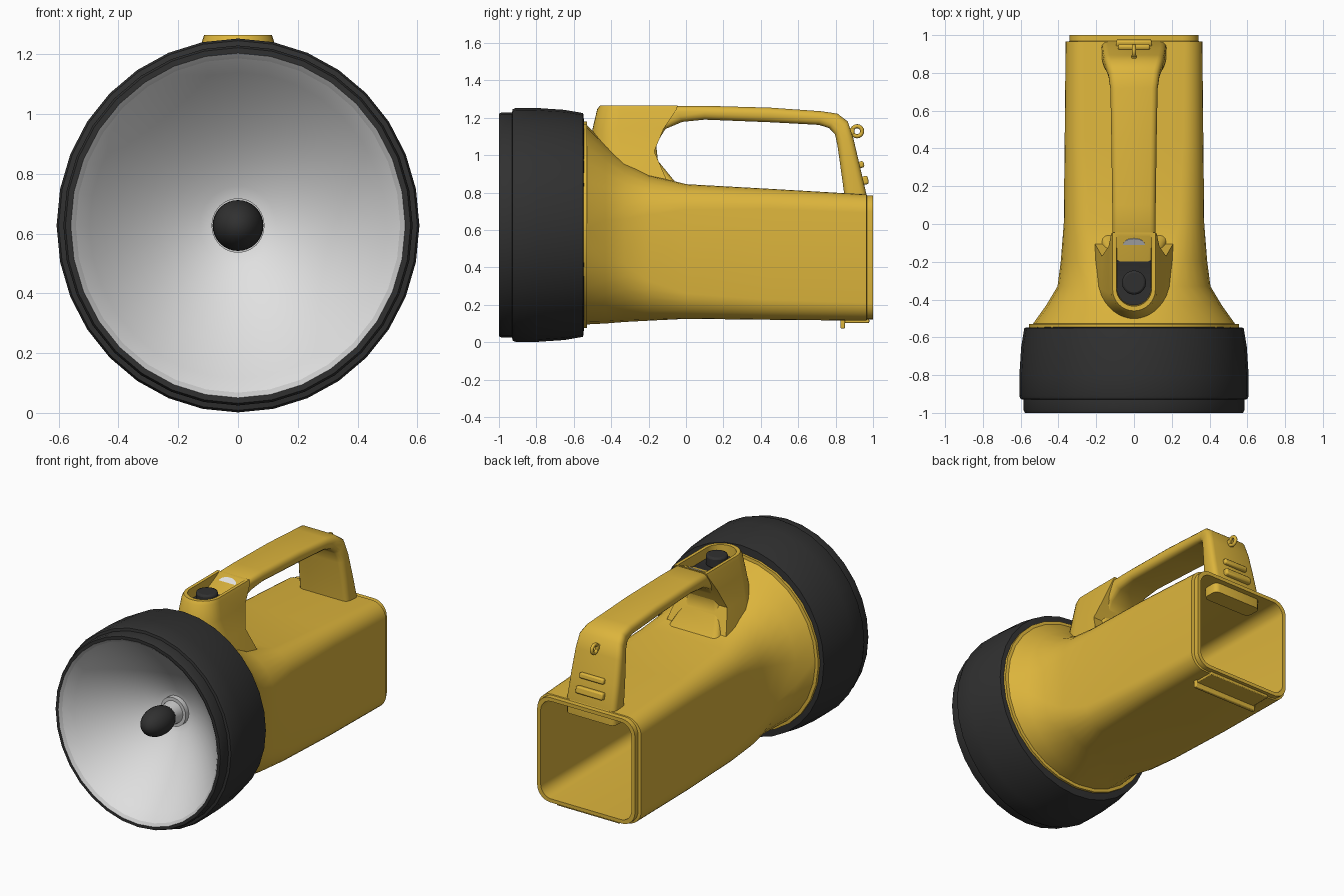
import bpy, bmesh
from math import sin, cos, pi, radians
from mathutils import Vector

if "Cube" in bpy.data.objects:
    bpy.data.objects.remove(bpy.data.objects["Cube"], do_unlink=True)


def material(name, rgb):
    m = bpy.data.materials.new(name)
    m.use_nodes = True
    m.diffuse_color = (*rgb, 1)
    m.node_tree.nodes["Principled BSDF"].inputs["Base Color"].default_value = (*rgb, 1)
    return m


YELLOW = material("yellow plastic", (0.72, 0.46, 0.045))
BLACK = material("black rubber", (0.03, 0.03, 0.03))
SILVER = material("silver reflector", (0.75, 0.75, 0.75))
GREY = material("grey trim", (0.6, 0.6, 0.6))


def finish(obj, mats, angle=35):
    for m in mats:
        obj.data.materials.append(m)
    bpy.ops.object.select_all(action='DESELECT')
    obj.select_set(True)
    bpy.context.view_layer.objects.active = obj
    bpy.ops.object.shade_smooth_by_angle(angle=radians(angle))
    return obj


def loft(name, rings, mats, rule=lambda i: 0, cap_mat=0, angle=35):
    """Skin closed rings of equal length, capping both ends."""
    bm = bmesh.new()
    rows = [[bm.verts.new(p) for p in ring] for ring in rings]
    n = len(rows[0])
    for i, (a, b) in enumerate(zip(rows, rows[1:])):
        for k in range(n):
            f = bm.faces.new((a[k], a[(k + 1) % n], b[(k + 1) % n], b[k]))
            f.material_index = rule(i)
    bm.faces.new(rows[0])
    bm.faces.new(rows[-1]).material_index = cap_mat
    bmesh.ops.recalc_face_normals(bm, faces=bm.faces)
    me = bpy.data.meshes.new(name)
    bm.to_mesh(me)
    bm.free()
    obj = bpy.data.objects.new(name, me)
    bpy.context.collection.objects.link(obj)
    return finish(obj, mats, angle)


def rounded(hw, lo, hi, r, steps=8):
    """Rounded rectangle as 2D points."""
    pts = []
    r = min(r, hw, (hi - lo) / 2)
    for q, (sx, top) in enumerate([(1, 1), (-1, 1), (-1, 0), (1, 0)]):
        cx, cz = sx * (hw - r), (hi - r if top else lo + r)
        for k in range(steps):
            a = (q + k / (steps - 1)) * pi / 2
            # tiny offset keeps points distinct when the section is a circle
            a += (0.5 - k / (steps - 1)) * 0.06
            pts.append((cx + r * cos(a), cz + r * sin(a)))
    return pts


def box(name, loc, size, mat, bevel=0.012, tilt=0):
    bpy.ops.mesh.primitive_cube_add(size=1, location=loc, rotation=(tilt, 0, 0))
    o = bpy.context.object
    o.name = name
    o.scale = size
    bpy.ops.object.transform_apply(location=False, rotation=False)
    b = o.modifiers.new("bevel", 'BEVEL')
    b.width, b.segments = bevel, 2
    return finish(o, [mat])


# Body: round at the lamp end, rounded square at the open rear, hollow inside
sections = [(-0.56, 0.555, 0.075, 1.18, 0.55), (-0.53, 0.555, 0.075, 1.18, 0.55),
            (-0.528, 0.535, 0.095, 1.16, 0.53), (-0.43, 0.465, 0.1, 1.06, 0.42),
            (-0.33, 0.405, 0.108, 0.97, 0.32), (-0.2, 0.388, 0.115, 0.895, 0.22),
            (0, 0.372, 0.125, 0.845, 0.14), (0.45, 0.367, 0.12, 0.82, 0.11),
            (0.965, 0.362, 0.115, 0.79, 0.1), (0.968, 0.342, 0.122, 0.785, 0.09),
            (1, 0.342, 0.122, 0.785, 0.09), (1, 0.318, 0.145, 0.762, 0.075),
            (0, 0.31, 0.16, 0.76, 0.07), (-0.4, 0.3, 0.17, 0.75, 0.07)]
loft("body_shell", [[(x, y, z) for x, z in rounded(w, lo, hi, r)]
                    for y, w, lo, hi, r in sections], [YELLOW])

# Lamp head: one turned profile, from rear edge over the bezel into the bowl
profile = [(-0.54, 0.5), (-0.55, 0.588), (-0.65, 0.605), (-0.8, 0.615), (-0.91, 0.615),
           (-0.927, 0.608), (-0.93, 0.592), (-0.985, 0.592), (-1, 0.585), (-1, 0.567),
           (-0.985, 0.55)]
bezel = len(profile) - 2
for k in range(1, 11):
    t = 1 - k / 10 * 0.85
    profile.append((-0.6 - 0.385 * t ** 1.7, 0.55 * t))
CZ = 0.627


def ring(y, r, n=32):
    return [(0.987 * r * cos(2 * pi * k / n), y, CZ + 1.017 * r * sin(2 * pi * k / n))
            for k in range(n)]


loft("lamp_head", [ring(*p) for p in profile], [BLACK, GREY, SILVER],
     lambda i: 0 if i < bezel else 1 if i == bezel else 2, cap_mat=2)

# Bulb and its collar
loft("bulb_collar", [ring(y, r, 24) for y, r in
                     [(-0.58, 0.09), (-0.65, 0.09), (-0.65, 0.07), (-0.74, 0.06)]], [GREY])
bpy.ops.mesh.primitive_uv_sphere_add(segments=24, ring_count=16, location=(0, -0.8, CZ))
bulb = bpy.context.object
bulb.name = "bulb"
bulb.scale = (0.085, 0.13, 0.085)
finish(bulb, [BLACK], 60)

# Handle: sections between an outer and an inner edge (outer y z, inner y z, half width)
stations = [(-0.5, 0.8, -0.02, 0.78, 0.2), (-0.48, 0.95, -0.06, 0.86, 0.17),
            (-0.46, 1.08, -0.15, 0.97, 0.125), (-0.4, 1.16, -0.16, 1.06, 0.105),
            (-0.22, 1.19, -0.11, 1.14, 0.105), (-0.06, 1.262, -0.02, 1.178, 0.115),
            (0.1, 1.264, 0.1, 1.19, 0.115), (0.45, 1.254, 0.45, 1.176, 0.12),
            (0.72, 1.235, 0.71, 1.162, 0.125), (0.81, 1.222, 0.765, 1.145, 0.135),
            (0.865, 1.18, 0.797, 1.11, 0.15), (0.895, 1.09, 0.81, 1.05, 0.16),
            (0.93, 0.94, 0.827, 0.93, 0.168), (0.965, 0.79, 0.845, 0.8, 0.172),
            (0.965, 0.7, 0.85, 0.7, 0.172)]
rings = []
for oy, oz, iy, iz, w in stations:
    outer, inner = Vector((0, oy, oz)), Vector((0, iy, iz))
    d = (outer - inner).length
    rings.append([inner.lerp(outer, v / d) + Vector((x, 0, 0))
                  for x, v in rounded(w, 0, d, 0.032, 4)])
loft("handle", rings, [YELLOW], angle=40)


# Switch housing: U-shaped rim around a sunken black floor with a sloped rear
def u_outline(front, rear, r, z, rear_z=None):
    arc = [(r * cos(a), front + r - r * sin(a), z)
           for a in (pi * k / 16 for k in range(17))]
    rz = z if rear_z is None else rear_z
    return arc + [(-r, rear, rz), (r, rear, rz)]


loft("switch_housing",
     [u_outline(-0.53, -0.1, 0.21, 0.86), u_outline(-0.515, -0.17, 0.17, 1.02),
      u_outline(-0.5, -0.12, 0.135, 1.14), u_outline(-0.475, -0.05, 0.12, 1.245),
      u_outline(-0.46, -0.045, 0.113, 1.265), u_outline(-0.435, -0.055, 0.093, 1.265),
      u_outline(-0.43, -0.16, 0.09, 1.2)], [YELLOW, BLACK], cap_mat=1)

# Sliding switch button and small indicator lens
bpy.ops.mesh.primitive_cylinder_add(vertices=20, radius=0.064, depth=0.07,
                                    location=(0, -0.31, 1.228))
button = bpy.context.object
button.name = "switch_button"
bev = button.modifiers.new("bevel", 'BEVEL')
bev.width, bev.segments = 0.012, 2
finish(button, [BLACK])
bpy.ops.mesh.primitive_cylinder_add(vertices=24, radius=1, depth=1,
                                    location=(0, -0.108, 1.236),
                                    rotation=(radians(32), 0, 0))
lens = bpy.context.object
lens.name = "indicator_lens"
lens.scale = (0.058, 0.038, 0.008)
finish(lens, [SILVER])

# Lanyard loop, rear latch and the foot rail underneath
bpy.ops.mesh.primitive_torus_add(major_segments=16, minor_segments=8, major_radius=0.027,
                                 minor_radius=0.011, location=(0, 0.915, 1.128),
                                 rotation=(0, pi / 2, 0))
bpy.context.object.name = "lanyard_loop"
finish(bpy.context.object, [YELLOW], 60)
box("loop_stem", (0, 0.875, 1.128), (0.024, 0.05, 0.035), YELLOW, 0.006)
box("latch_upper", (0, 0.937, 0.95), (0.17, 0.03, 0.035), YELLOW, 0.01, radians(12))
box("latch_lower", (0, 0.955, 0.865), (0.19, 0.04, 0.045), YELLOW, 0.01, radians(12))
box("foot_rail", (0, 0.838, 0.1), (0.46, 0.024, 0.055), YELLOW, 0.006)
box("foot_plate", (0, 0.91, 0.113), (0.44, 0.14, 0.02), YELLOW, 0.005)
